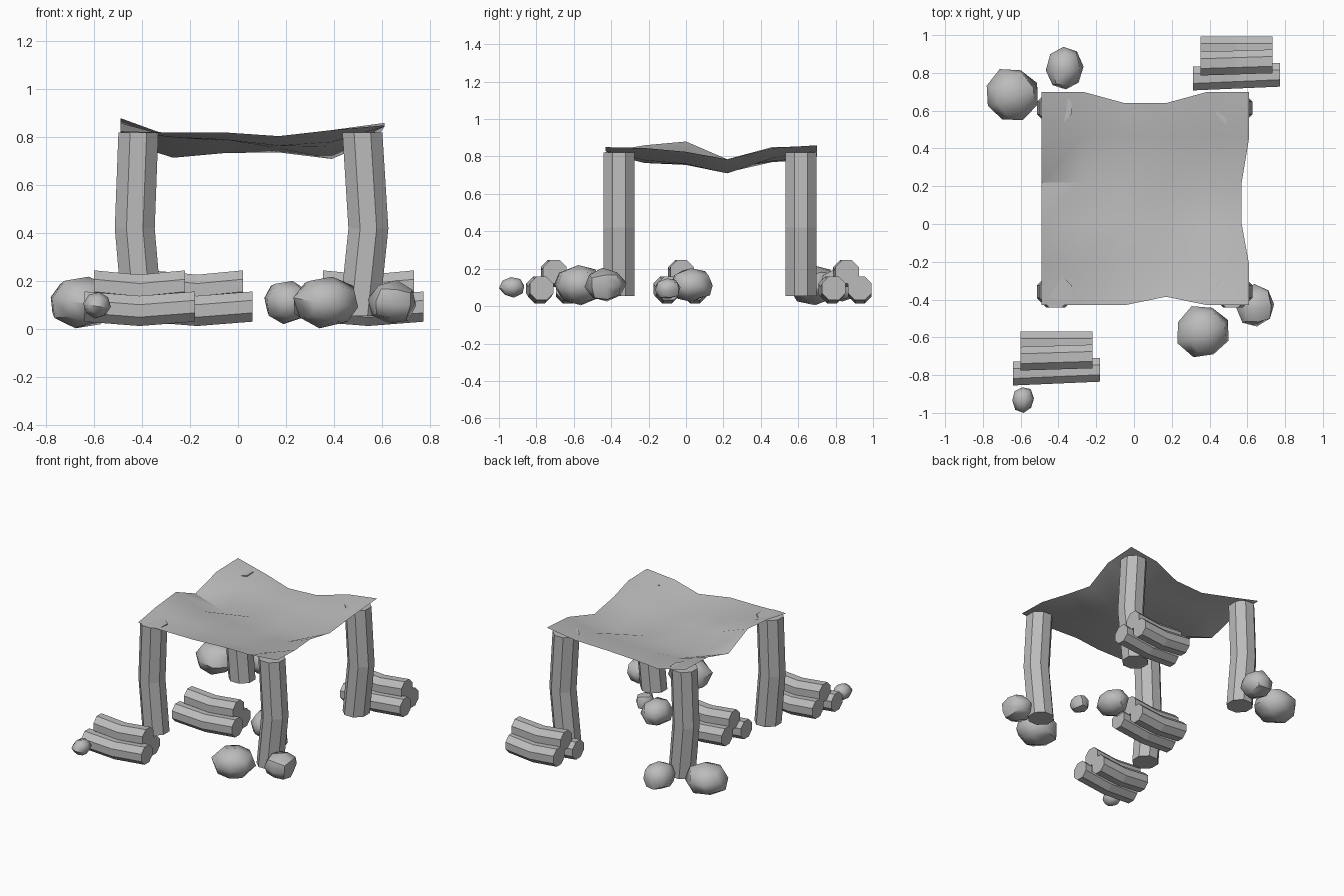
import bpy, bmesh, math, random
from mathutils import Vector, Euler

if "Cube" in bpy.data.objects:
    bpy.data.objects.remove(bpy.data.objects["Cube"])

random.seed(4)
grey = bpy.data.materials.new("plain_grey")
grey.use_nodes = True
grey.diffuse_color = (0.5, 0.5, 0.5, 1)
grey.node_tree.nodes["Principled BSDF"].inputs["Base Color"].default_value = (0.5, 0.5, 0.5, 1)


def finish(name, bm, smooth_angle=None):
    mesh = bpy.data.meshes.new(name)
    bm.to_mesh(mesh)
    bm.free()
    mesh.materials.append(grey)
    obj = bpy.data.objects.new(name, mesh)
    bpy.context.collection.objects.link(obj)
    if smooth_angle:
        bpy.ops.object.select_all(action='DESELECT')
        obj.select_set(True)
        bpy.context.view_layer.objects.active = obj
        bpy.ops.object.shade_smooth_by_angle(angle=math.radians(smooth_angle))
    return obj


def bent_beam(name, path, radius, side, up, sides=8):
    """Eight-sided beam: one ring per path point, capped at both ends."""
    side, up = Vector(side), Vector(up)
    bm = bmesh.new()
    rings = []
    for p in path:
        angles = [math.tau * (i + 0.5) / sides for i in range(sides)]
        rings.append([bm.verts.new(Vector(p) + radius * (math.cos(a) * side + math.sin(a) * up))
                      for a in angles])
    for low, high in zip(rings, rings[1:]):
        for i in range(sides):
            j = (i + 1) % sides
            bm.faces.new((low[i], low[j], high[j], high[i]))
    bm.faces.new(rings[0])
    bm.faces.new(rings[-1])
    bmesh.ops.recalc_face_normals(bm, faces=bm.faces)
    finish(name, bm)


def rock(name, center, size, turn):
    """Lumpy rounded block fitted to the given size."""
    bm = bmesh.new()
    bmesh.ops.create_cube(bm, size=2)
    bmesh.ops.subdivide_edges(bm, edges=bm.edges[:], cuts=1, use_grid_fill=True)
    rot = Euler((0.12, 0.15, math.radians(turn))).to_matrix()
    for v in bm.verts:
        ball = v.co.normalized()
        v.co = rot @ (ball * random.uniform(0.95, 1.07))
    for axis in range(3):
        values = [v.co[axis] for v in bm.verts]
        low, span = min(values), max(values) - min(values)
        for v in bm.verts:
            v.co[axis] = center[axis] + ((v.co[axis] - low) / span - 0.5) * size[axis]
    bmesh.ops.recalc_face_normals(bm, faces=bm.faces)
    finish(name, bm, 50)


# Four bowed posts
for end, y in (("front", -0.358), ("back", 0.614)):
    for side, xs in (("right", (-0.398, -0.43, -0.415)), ("left", (0.505, 0.543, 0.518))):
        path = [(x, y, z) for x, z in zip(xs, (0.055, 0.42, 0.82))]
        bent_beam(f"{end}_{side}_post", path, 0.09, (1, 0, 0), (0, 1, 0))

# Sagging cloth roof: heights by row, front to back
heights = [
    (0.825, 0.82, 0.82, 0.805, 0.83, 0.85),
    (0.86, 0.80, 0.79, 0.765, 0.78, 0.845),
    (0.88, 0.80, 0.785, 0.755, 0.76, 0.825),
    (0.785, 0.715, 0.735, 0.737, 0.71, 0.785),
    (0.85, 0.785, 0.77, 0.775, 0.79, 0.845),
    (0.855, 0.80, 0.78, 0.79, 0.83, 0.86),
]
columns = (-0.49, -0.27, -0.05, 0.17, 0.39, 0.61)
rows = (-0.43, -0.22, 0.0, 0.22, 0.46, 0.70)
bm = bmesh.new()
grid = []
for j, y in enumerate(rows):
    line = []
    for i, x in enumerate(columns):
        # The edges draw inwards halfway along
        if i == 5 and j in (2, 3):
            x -= 0.04
        if j == 5 and i in (2, 3):
            y_edge = y - 0.06
        elif j == 0 and i == 3:
            y_edge = y + 0.045
        else:
            y_edge = y
        line.append(bm.verts.new((x, y_edge, heights[j][i])))
    grid.append(line)
for j in range(5):
    for i in range(5):
        bm.faces.new((grid[j][i], grid[j][i + 1], grid[j + 1][i + 1], grid[j + 1][i]))
finish("cloth_roof", bm, 30)

# Three stacks of three sagging logs
logs = (  # name, centre x, y, z, half length, slant
    ("front_log", 0.0, -0.075, 0.095, 0.23, 0.01),
    ("back_log", 0.0, 0.075, 0.095, 0.19, 0.0),
    ("top_log", 0.0, 0.0, 0.183, 0.19, 0.006),
)
for stack, cx, cy in (("front", -0.41, -0.707), ("middle", -0.17, -0.027), ("back", 0.543, 0.855)):
    for name, dx, dy, z, half, slant in logs:
        path = [(cx + dx + t * half, cy + dy + t * slant, z - 0.018 * (1 - abs(t)))
                for t in (-1, 0, 1)]
        bent_beam(f"{stack}_{name}", path, 0.068, (0, 1, 0), (0, 0, 1))

# Rocks: a big and a medium one by two posts, the others loose
big, medium, small = (0.27, 0.27, 0.215), (0.20, 0.225, 0.18), (0.115, 0.135, 0.11)
for name, center, size, turn in (
    ("back_big_rock", (-0.645, 0.685, 0.112), big, 25),
    ("back_medium_rock", (-0.367, 0.825, 0.115), medium, 5),
    ("front_big_rock", (0.365, -0.57, 0.112), big, 25),
    ("front_medium_rock", (0.642, -0.43, 0.115), medium, 5),
    ("front_small_rock", (-0.587, -0.932, 0.1), small, 5),
    ("middle_medium_rock", (0.21, 0.03, 0.112), medium, 30),
    ("middle_small_rock", (0.39, -0.097, 0.093), small, 20),
):
    rock(name, center, size, turn)
